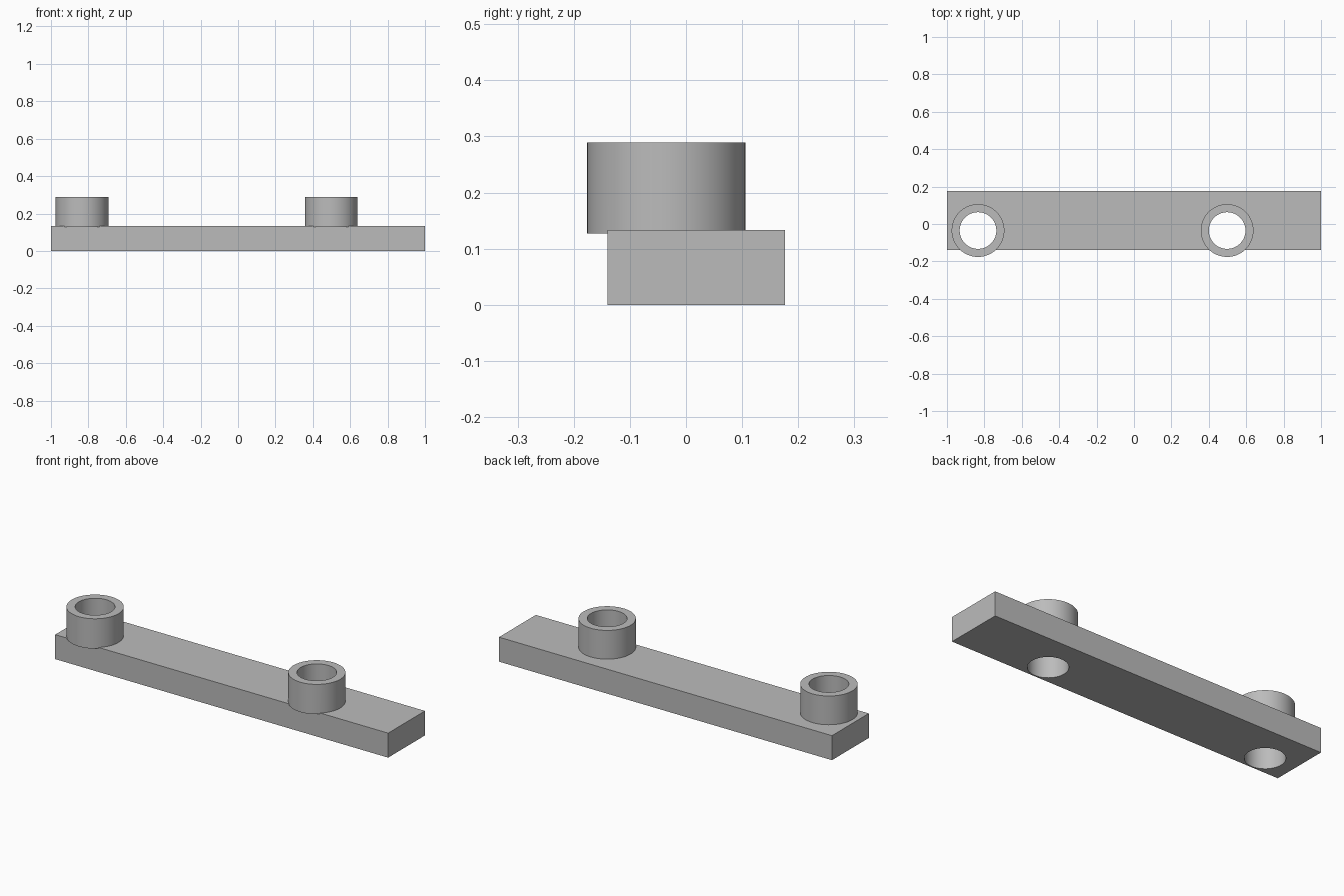
import bpy

cube = bpy.data.objects.get("Cube")
if cube:
    bpy.data.objects.remove(cube, do_unlink=True)

# One grey material for everything
GREY = (0.5, 0.5, 0.5, 1)
grey = bpy.data.materials.new("plain_grey")
grey.use_nodes = True
grey.diffuse_color = GREY
grey.node_tree.nodes["Principled BSDF"].inputs["Base Color"].default_value = GREY

COLLAR_Y = -0.035
BAR_TOP = 0.133


def cylinder(name, x, radius, z0, z1):
    bpy.ops.mesh.primitive_cylinder_add(vertices=96, radius=radius, depth=z1 - z0,
                                        location=(x, COLLAR_Y, (z0 + z1) / 2))
    obj = bpy.context.object
    obj.name = name
    obj.data.materials.append(grey)
    return obj


def combine(target, tool, operation):
    mod = target.modifiers.new(operation.lower(), "BOOLEAN")
    mod.operation = operation
    mod.solver = "EXACT"
    mod.object = tool
    bpy.context.view_layer.objects.active = target
    bpy.ops.object.modifier_apply(modifier=mod.name)
    bpy.data.objects.remove(tool, do_unlink=True)


# Flat rectangular bar
bpy.ops.mesh.primitive_cube_add(size=1, location=(0, 0.018, BAR_TOP / 2))
bar = bpy.context.object
bar.name = "mounting_bar"
bar.scale = (2, 0.316, BAR_TOP)
bpy.ops.object.transform_apply(location=False, rotation=False, scale=True)
bar.data.materials.append(grey)

# Collars overhanging the front edge, each bored right through the bar
for side, x in (("right", -0.834), ("left", 0.498)):
    combine(bar, cylinder(side + "_collar", x, 0.141, 0.127, 0.289), "UNION")
    combine(bar, cylinder(side + "_bore", x, 0.098, -0.1, 0.4), "DIFFERENCE")

# Smooth round walls, sharp edges
bpy.ops.object.select_all(action="DESELECT")
bar.select_set(True)
bpy.context.view_layer.objects.active = bar
bpy.ops.object.shade_smooth_by_angle(angle=0.5)
